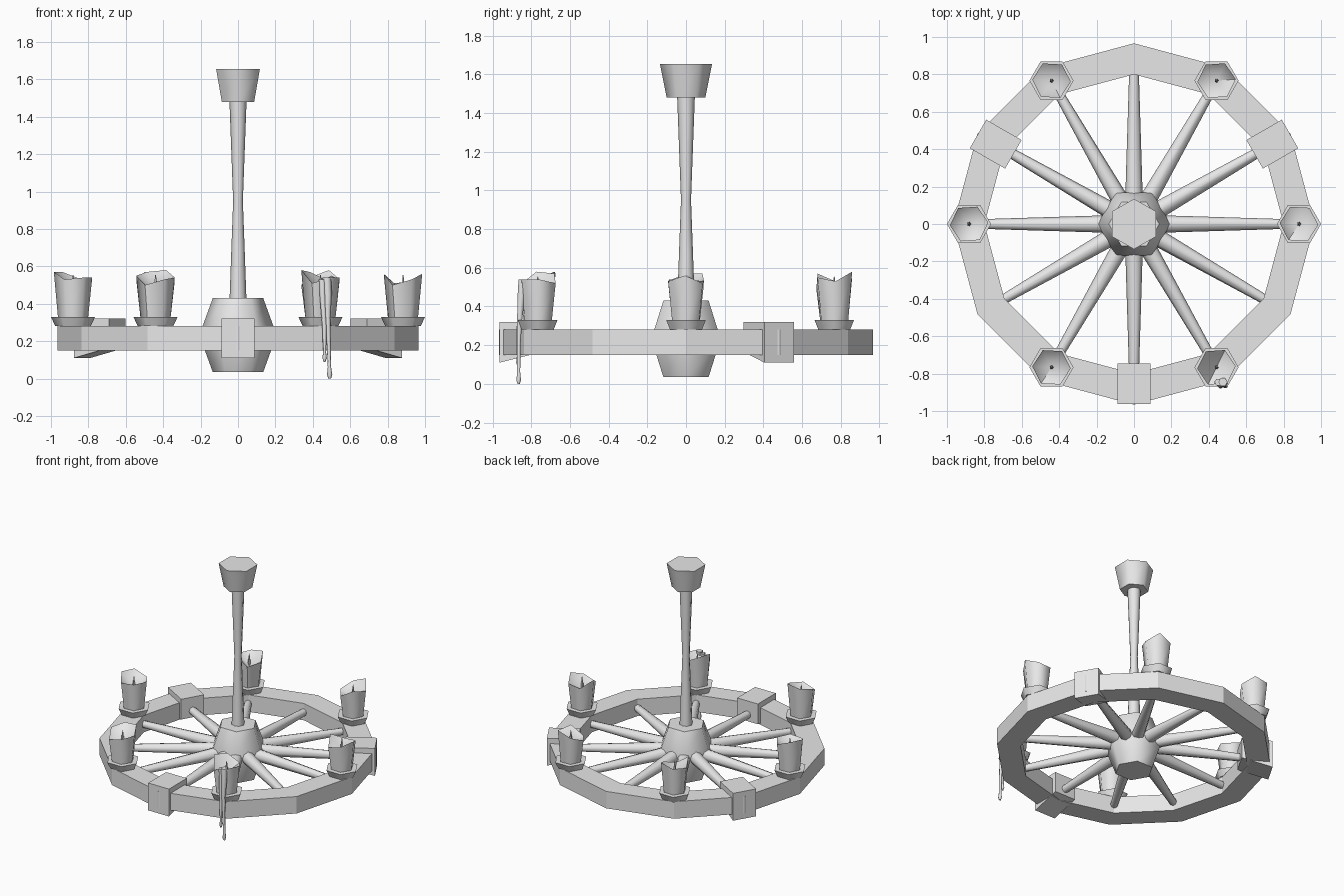
import bpy, bmesh
from math import cos, sin, pi, radians
from mathutils import Matrix, Vector

if "Cube" in bpy.data.objects:
    bpy.data.objects.remove(bpy.data.objects["Cube"])

grey = bpy.data.materials.new("plain grey")
grey.use_nodes = True
grey.diffuse_color = (0.8, 0.8, 0.8, 1)
grey.node_tree.nodes["Principled BSDF"].inputs["Base Color"].default_value = (0.8, 0.8, 0.8, 1)


def finish(name, bm, smooth=62):
    """Turn a bmesh into a shaded object."""
    bmesh.ops.recalc_face_normals(bm, faces=bm.faces[:])
    mesh = bpy.data.meshes.new(name)
    bm.to_mesh(mesh)
    bm.free()
    mesh.materials.append(grey)
    obj = bpy.data.objects.new(name, mesh)
    bpy.context.collection.objects.link(obj)
    if smooth:
        bpy.ops.object.select_all(action="DESELECT")
        obj.select_set(True)
        bpy.context.view_layer.objects.active = obj
        bpy.ops.object.shade_smooth_by_angle(angle=radians(smooth))
    return obj


def circle(r, z, sides, turn=0.0, centre=(0, 0)):
    return [Vector((centre[0] + r * cos(turn + 2 * pi * i / sides),
                    centre[1] + r * sin(turn + 2 * pi * i / sides), z))
            for i in range(sides)]


def loft(bm, loops, caps=(True, True), closed=False, matrix=Matrix()):
    """Bridge successive loops; cap the ends or close the profile."""
    rows = [[bm.verts.new(matrix @ p) for p in loop] for loop in loops]
    pairs = list(zip(rows, rows[1:])) + ([(rows[-1], rows[0])] if closed else [])
    n = len(rows[0])
    for a, b in pairs:
        for i in range(n):
            j = (i + 1) % n
            bm.faces.new((a[i], a[j], b[j], b[i]))
    if not closed:
        for use, row in zip(caps, (rows[0], rows[-1])):
            if use:
                bm.faces.new(row)
    return rows


def lathe(name, profile, sides, turn=0.0, smooth=62, closed=False, centre=(0, 0), matrix=Matrix()):
    bm = bmesh.new()
    loft(bm, [circle(r, z, sides, turn, centre) for r, z in profile], closed=closed, matrix=matrix)
    return finish(name, bm, smooth)


# Wheel rim, hub, hanging rod and ceiling mount
lathe("wheel_rim", [(0.966, 0.15), (0.966, 0.28), (0.8, 0.28), (0.8, 0.15)], 12, smooth=0, closed=True)
lathe("hub", [(0.135, 0.035), (0.195, 0.2), (0.195, 0.265), (0.135, 0.43)], 6)
lathe("hanging_rod", [(0.046, 0.4), (0.036, 0.68), (0.026, 0.95), (0.036, 1.22), (0.046, 1.49)], 8)
lathe("ceiling_mount", [(0.1, 1.48), (0.135, 1.655)], 6, turn=pi / 2)

# Twelve tapered spokes
for k in range(12):
    place = (Matrix.Rotation(k * pi / 6, 4, "Z") @ Matrix.Translation((0.1, 0, 0.238))
             @ Matrix.Rotation(radians(92), 4, "Y"))
    lathe("spoke", [(0.048, 0), (0.026, 0.71)], 8, matrix=place)

# Three rim blocks with undersides that drop outward
for angle in (30, 150, 270):
    bm = bmesh.new()
    bmesh.ops.create_cube(bm, size=1)
    for v in bm.verts:
        outer = v.co.x > 0
        low = 0.11 if outer else 0.165
        v.co = Vector((0.963 if outer else 0.745, v.co.y * 0.176, 0.32 if v.co.z > 0 else low))
    bmesh.ops.rotate(bm, verts=bm.verts[:], matrix=Matrix.Rotation(radians(angle), 3, "Z"))
    finish("rim_block", bm, 0)

# Candles: rim heights in hundredths, starting at +x and going round
rims = {0: (56, 52, 51, 56, 50, 53),
        60: (53, 58, 54, 50, 49, 55),
        120: (52, 56, 54, 53, 57, 50),
        180: (54, 53, 57, 57, 53, 54),
        240: (54, 58, 57, 55, 50, 53),
        300: (54, 52, 57, 58, 51, 54)}
for angle, rim in rims.items():
    x, y = 0.882 * cos(radians(angle)), 0.885 * sin(radians(angle))
    turn = radians(4 if angle % 120 else -3)
    lathe("drip_pan", [(0.095, 0.28), (0.118, 0.33)], 6, centre=(x, y))

    # Flared wax body with a jagged rim and sunken top
    bm = bmesh.new()
    top = circle(0.103, 0, 6, turn, (x, y))
    for p, h in zip(top, rim):
        p.z = h / 100
    rows = loft(bm, [circle(0.08, 0.32, 6, turn, (x, y)), top], caps=(True, False))
    centre = bm.verts.new((x, y, 0.465))
    for i in range(6):
        bm.faces.new((rows[1][i], rows[1][(i + 1) % 6], centre))
    finish("candle", bm)
    lathe("wick", [(0.006, 0.46), (0.011, 0.49), (0.002, 0.555)], 5, centre=(x, y))


# Wax runs hanging from the front left candle
def wax_run(name, points):
    bm = bmesh.new()
    loft(bm, [circle(r, z, 6, 0, (px, py)) for px, py, z, r in points])
    finish(name, bm)


wax_run("long_wax_run", [(0.475, -0.845, 0.54, 0.024), (0.48, -0.852, 0.45, 0.022),
                         (0.48, -0.86, 0.33, 0.015), (0.485, -0.865, 0.2, 0.011),
                         (0.489, -0.865, 0.06, 0.009), (0.49, -0.865, 0.02, 0.014),
                         (0.49, -0.865, 0.0, 0.007)])
wax_run("short_wax_run", [(0.45, -0.845, 0.53, 0.02), (0.455, -0.855, 0.4, 0.015),
                          (0.462, -0.866, 0.28, 0.012), (0.463, -0.868, 0.14, 0.008),
                          (0.463, -0.868, 0.11, 0.012), (0.463, -0.868, 0.09, 0.005)])
